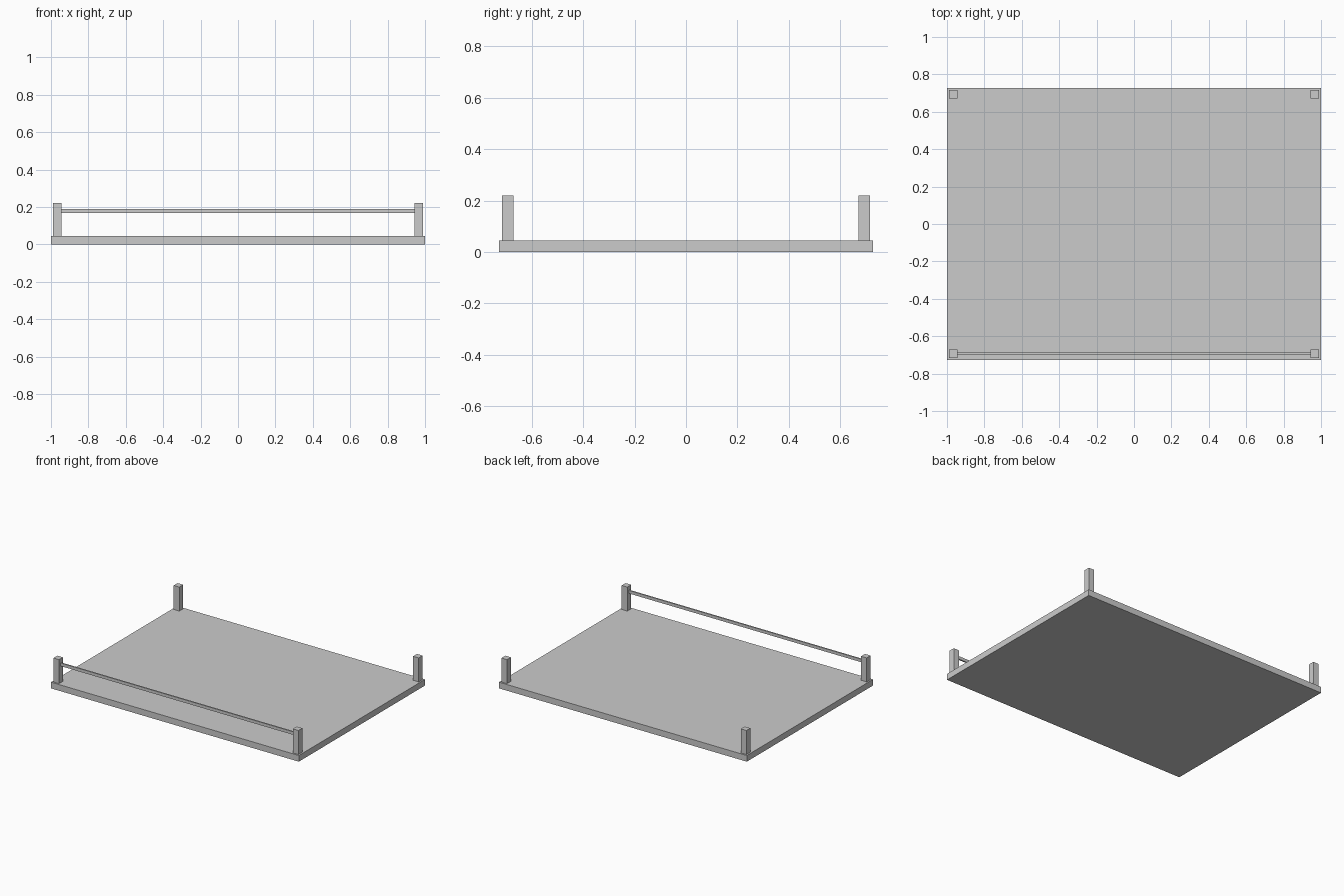
import bpy

if "Cube" in bpy.data.objects:
    bpy.data.objects.remove(bpy.data.objects["Cube"])

# Single plain grey for every part
grey = bpy.data.materials.new("plain_grey")
grey.diffuse_color = (0.6, 0.6, 0.6, 1.0)
grey.use_nodes = True
grey.node_tree.nodes["Principled BSDF"].inputs["Base Color"].default_value = grey.diffuse_color


def box(name, low, high):
    """Add a box spanning two opposite corners."""
    bpy.ops.mesh.primitive_cube_add(
        size=1, location=[(a + b) / 2 for a, b in zip(low, high)])
    obj = bpy.context.object
    obj.name = name
    obj.scale = [b - a for a, b in zip(low, high)]
    bpy.ops.object.transform_apply(location=False, rotation=False, scale=True)
    obj.data.materials.append(grey)
    return obj


HALF_X, HALF_Y = 1.0, 0.727
TOP, POST_TOP = 0.045, 0.22
POST_X, POST_Y, POST_R = 0.966, 0.693, 0.0225

# Flat base slab
box("base_slab", (-HALF_X, -HALF_Y, 0), (HALF_X, HALF_Y, TOP))

# Square posts at the four corners
for side, sx in (("left", -1), ("right", 1)):
    for end, sy in (("front", -1), ("back", 1)):
        x, y = sx * POST_X, sy * POST_Y
        box(f"{end}_{side}_post", (x - POST_R, y - POST_R, TOP),
            (x + POST_R, y + POST_R, POST_TOP))

# Thin rail between the two front posts
inner = POST_X - POST_R
box("front_rail", (-inner, -POST_Y - 0.005, 0.167), (inner, -POST_Y + 0.005, 0.189))
